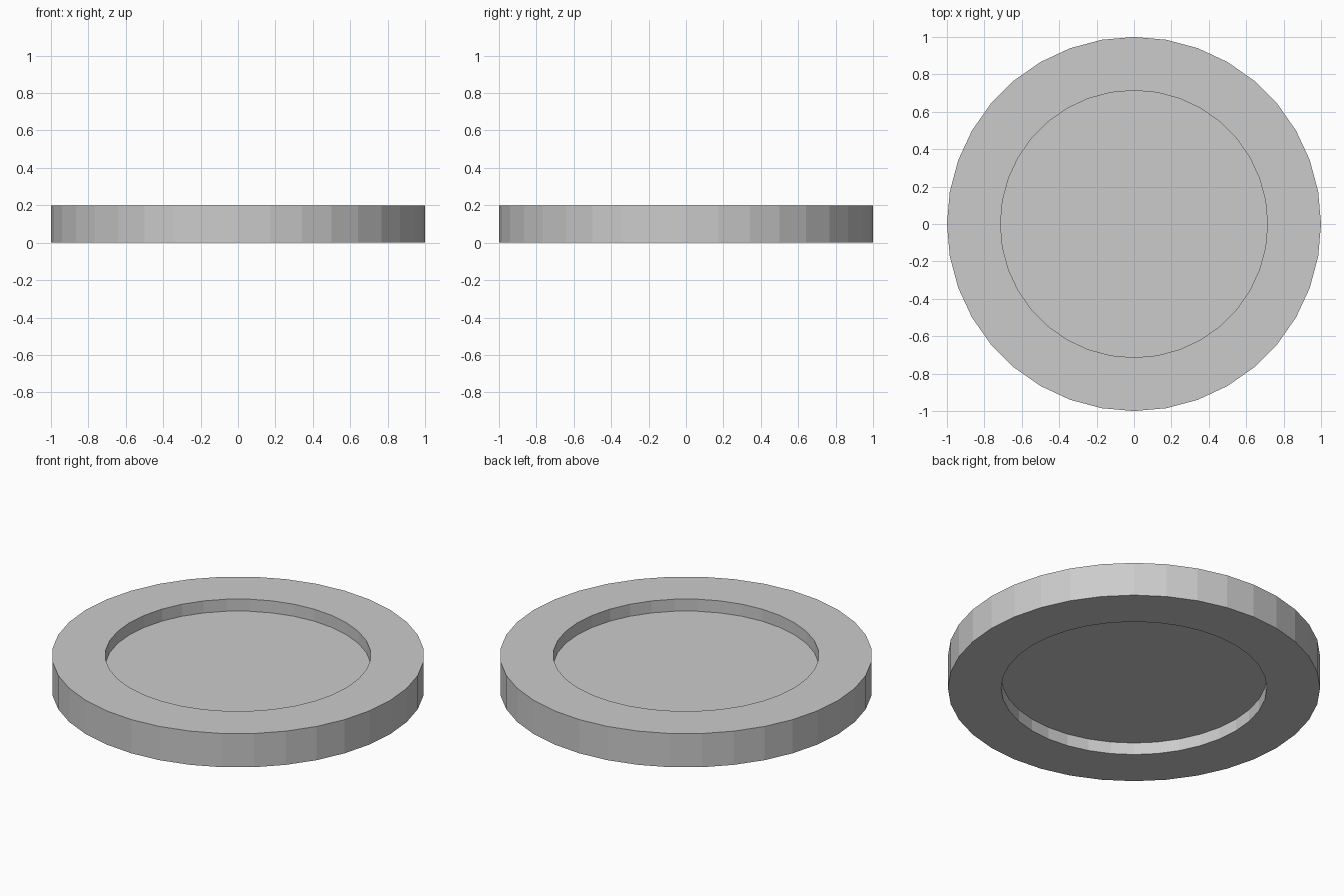
import bpy, bmesh
from math import pi, sin, cos

if "Cube" in bpy.data.objects:
    bpy.data.objects.remove(bpy.data.objects["Cube"])

SIDES = 36
OUTER, INNER = 1.0, 0.714
HEIGHT = 0.2
WEB_LOW, WEB_HIGH = 0.0714, 0.1286

bm = bmesh.new()


def loop(radius, z):
    return [bm.verts.new((radius * cos(2 * pi * i / SIDES),
                          radius * sin(2 * pi * i / SIDES), z))
            for i in range(SIDES)]


# Cross-section from the lower recess, around the rim, to the upper recess
profile = [(INNER, WEB_LOW), (INNER, 0), (OUTER, 0),
           (OUTER, HEIGHT), (INNER, HEIGHT), (INNER, WEB_HIGH)]
loops = [loop(r, z) for r, z in profile]
for a, b in zip(loops, loops[1:]):
    for i in range(SIDES):
        j = (i + 1) % SIDES
        bm.faces.new((a[i], a[j], b[j], b[i]))

# Recessed central panel, seen from below and above
bm.faces.new(loops[0][::-1])
bm.faces.new(loops[-1])
bmesh.ops.recalc_face_normals(bm, faces=bm.faces)

mesh = bpy.data.meshes.new("recessed_disc")
bm.to_mesh(mesh)
bm.free()
bpy.context.collection.objects.link(bpy.data.objects.new("recessed_disc", mesh))
